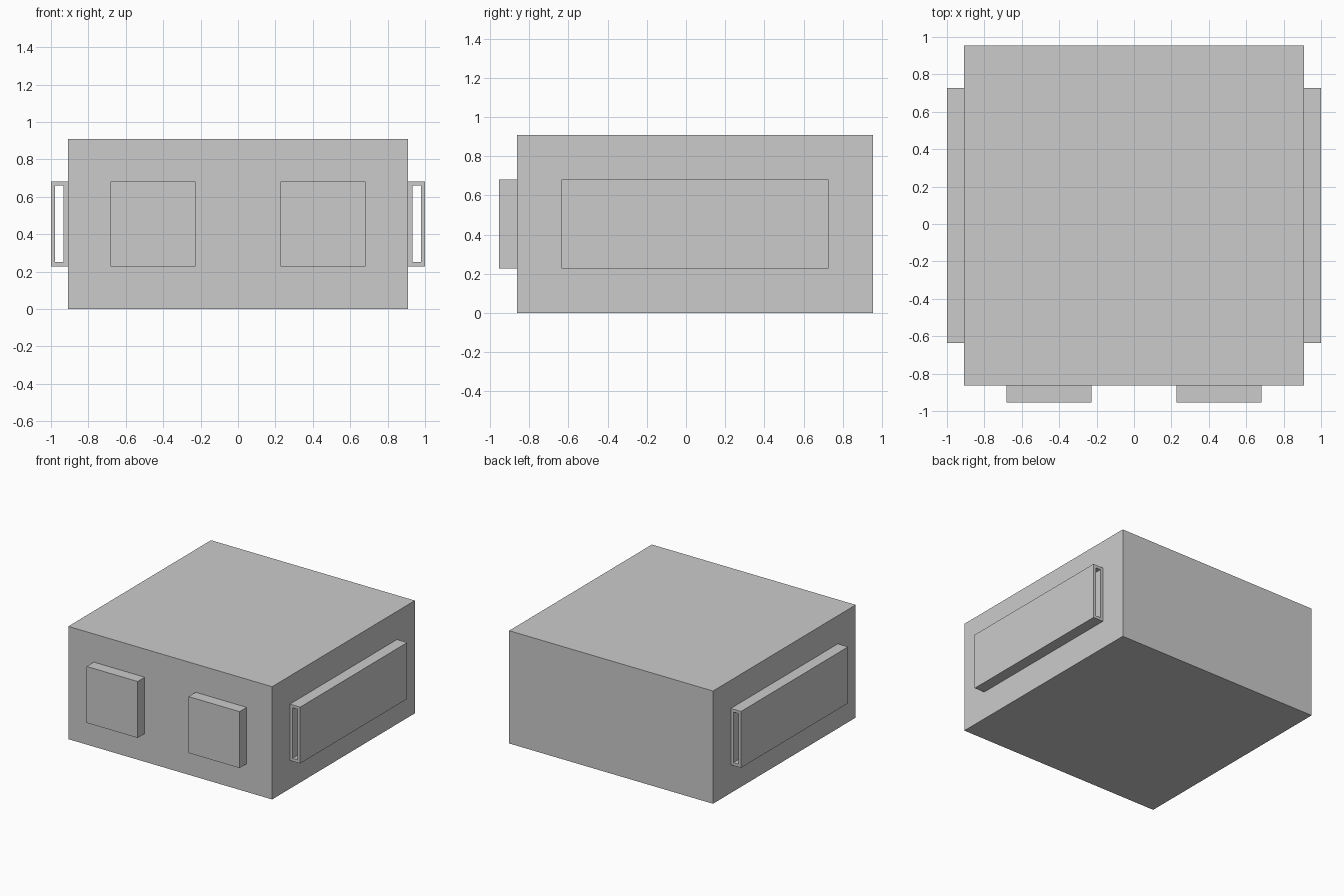
import bpy, bmesh

if "Cube" in bpy.data.objects:
    bpy.data.objects.remove(bpy.data.objects["Cube"])

U = 1 / 11  # grid module: the model is 22 modules wide


def make_object(name, bm):
    bmesh.ops.recalc_face_normals(bm, faces=bm.faces)
    mesh = bpy.data.meshes.new(name)
    bm.to_mesh(mesh)
    bm.free()
    obj = bpy.data.objects.new(name, mesh)
    bpy.context.collection.objects.link(obj)
    return obj


def box(name, lo, hi):
    bm = bmesh.new()
    bmesh.ops.create_cube(bm, size=1)
    for v in bm.verts:
        for i in range(3):
            v.co[i] = (lo[i] if v.co[i] < 0 else hi[i]) * U
    return make_object(name, bm)


def square_tube(name, x, y, z, wall):
    """Rectangular sleeve running along y, open at both ends."""
    def ring(inset, yy):
        x0, x1, z0, z1 = x[0] + inset, x[1] - inset, z[0] + inset, z[1] - inset
        return [bm.verts.new((px * U, yy * U, pz * U))
                for px, pz in ((x0, z0), (x1, z0), (x1, z1), (x0, z1))]

    bm = bmesh.new()
    loops = [ring(0, y[0]), ring(0, y[1]), ring(wall, y[1]), ring(wall, y[0])]
    for a, b in zip(loops, loops[1:] + loops[:1]):
        for i in range(4):
            j = (i + 1) % 4
            bm.faces.new((a[i], a[j], b[j], b[i]))
    return make_object(name, bm)


# Main housing
box("housing", (-10, -9.5, 0), (10, 10.5, 10))

# Front blocks and open side sleeves, one of each per side
for side, s in (("left", -1), ("right", 1)):
    xs = sorted((2.5 * s, 7.5 * s))
    box(f"front_block_{side}", (xs[0], -10.5, 2.5), (xs[1], -9.5, 7.5))
    square_tube(f"side_sleeve_{side}", sorted((10 * s, 11 * s)),
                (-7, 8), (2.5, 7.5), 0.25)
